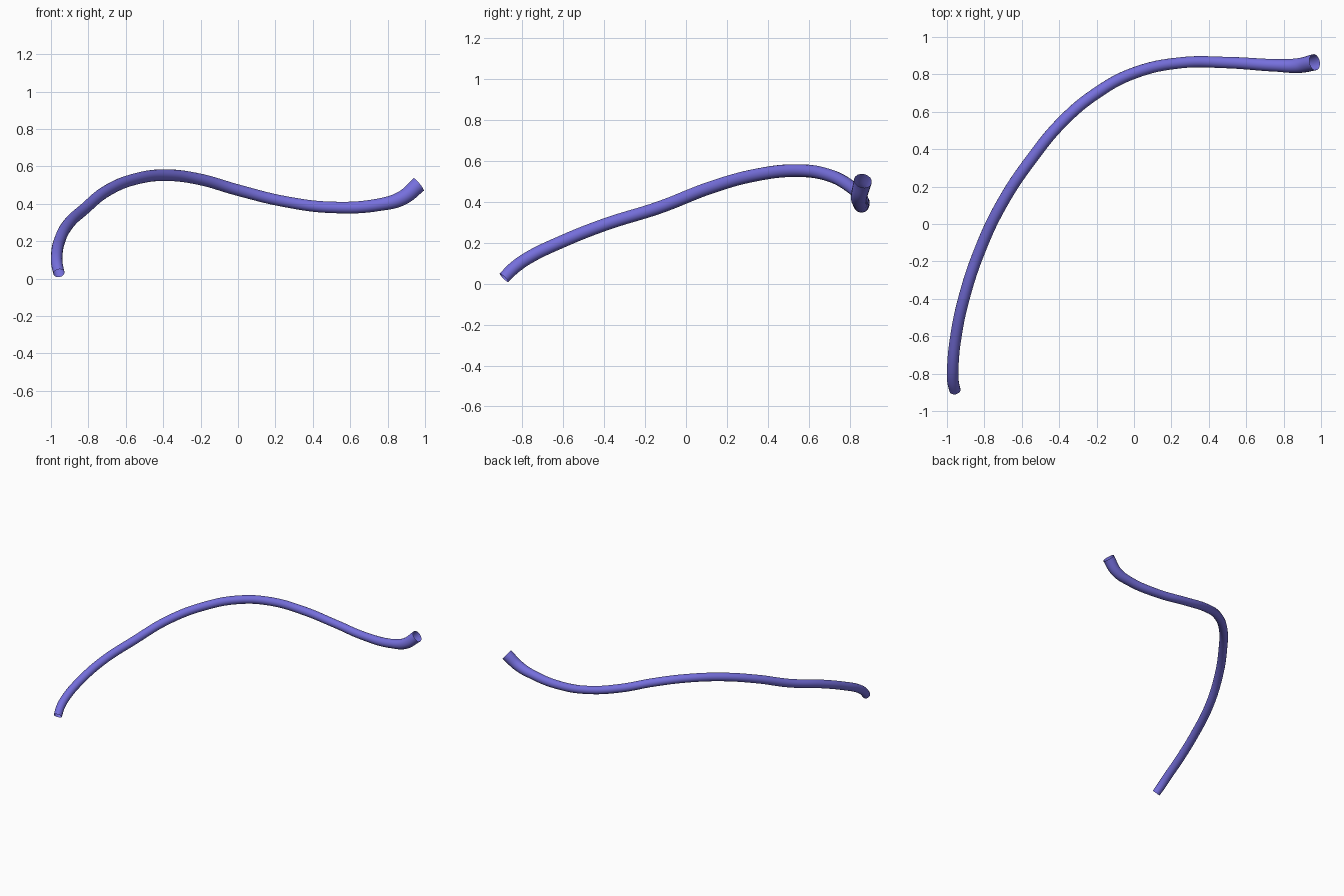
import bpy

if "Cube" in bpy.data.objects:
    bpy.data.objects.remove(bpy.data.objects["Cube"])

# Centre line of the tube: x, y, z, radius
path = [
    (-0.957, -0.89, 0.029, 0.030),
    (-0.968, -0.84, 0.078, 0.031),
    (-0.969, -0.77, 0.127, 0.031),
    (-0.955, -0.62, 0.200, 0.031),
    (-0.910, -0.40, 0.288, 0.031),
    (-0.820, -0.13, 0.373, 0.031),
    (-0.700, 0.12, 0.470, 0.031),
    (-0.550, 0.345, 0.532, 0.031),
    (-0.380, 0.55, 0.553, 0.031),
    (-0.200, 0.70, 0.530, 0.031),
    (0.000, 0.807, 0.473, 0.031),
    (0.250, 0.862, 0.412, 0.030),
    (0.500, 0.863, 0.381, 0.031),
    (0.760, 0.848, 0.396, 0.034),
    (0.880, 0.847, 0.432, 0.040),
    (0.966, 0.865, 0.503, 0.044),
]

# Open-ended tube swept along a smooth curve
curve = bpy.data.curves.new("tube", "CURVE")
curve.dimensions = "3D"
curve.bevel_depth = 1.0
curve.bevel_resolution = 6
curve.resolution_u = 8
curve.use_fill_caps = False
spline = curve.splines.new("BEZIER")
spline.bezier_points.add(len(path) - 1)
for bp, (x, y, z, r) in zip(spline.bezier_points, path):
    bp.co = (x, y, z)
    bp.radius = r
    bp.handle_left_type = bp.handle_right_type = "AUTO"

tube = bpy.data.objects.new("tube", curve)
bpy.context.collection.objects.link(tube)
bpy.context.view_layer.objects.active = tube
tube.select_set(True)
bpy.ops.object.convert(target="MESH")
tube = bpy.context.object
bpy.ops.object.shade_smooth()

# Violet colour
mat = bpy.data.materials.new("violet")
mat.diffuse_color = (0.18, 0.16, 0.72, 1)
mat.use_nodes = True
mat.node_tree.nodes["Principled BSDF"].inputs["Base Color"].default_value = mat.diffuse_color
tube.data.materials.clear()
tube.data.materials.append(mat)
